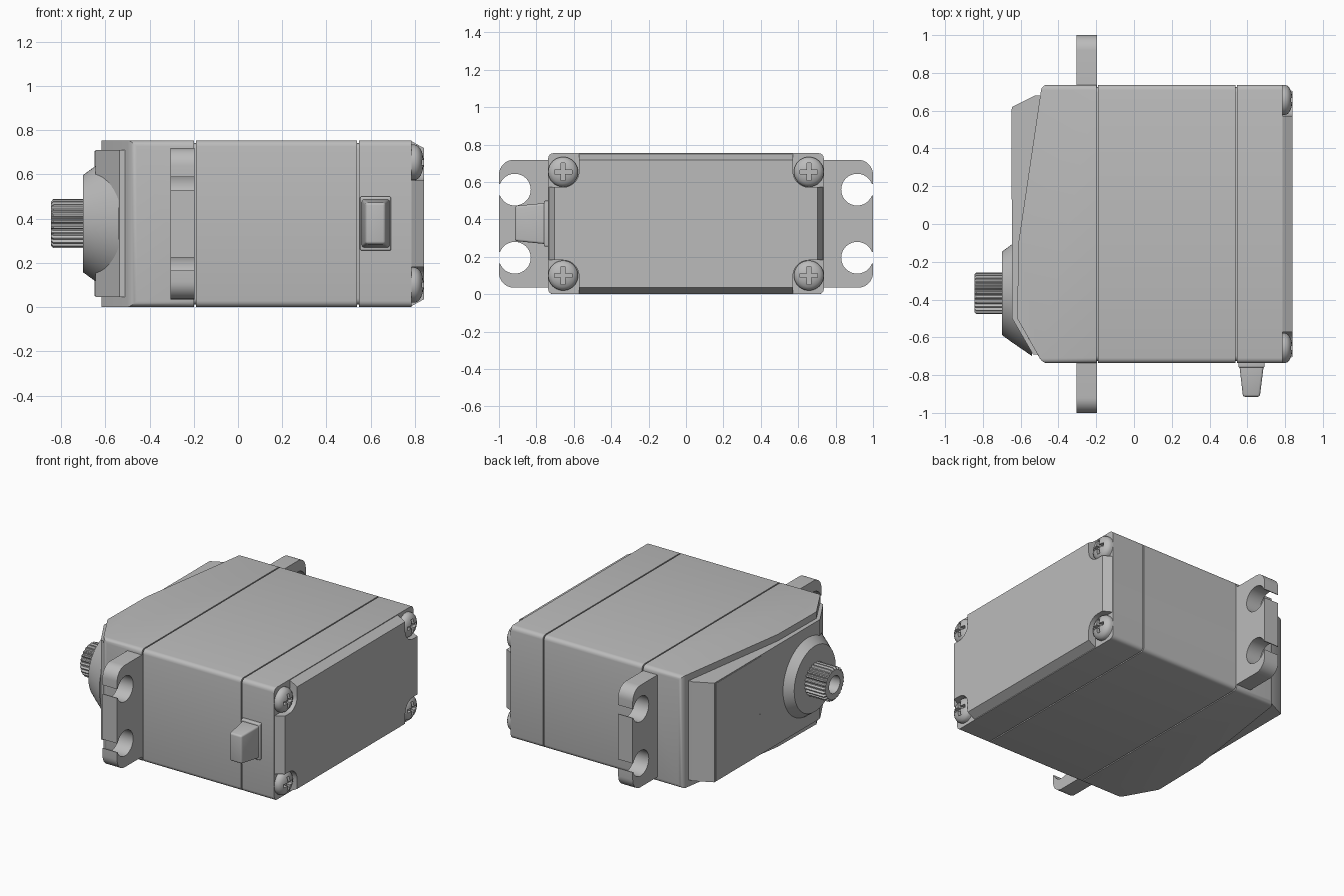
import bpy, bmesh
from math import sin, cos, pi, radians, sqrt
from mathutils import Vector

cube = bpy.data.objects.get("Cube")
if cube:
    bpy.data.objects.remove(cube, do_unlink=True)

grey = bpy.data.materials.new("case_grey")
grey.use_nodes = True
colour = (0.5, 0.5, 0.5, 1)
grey.diffuse_color = colour
grey.node_tree.nodes["Principled BSDF"].inputs["Base Color"].default_value = colour

HALF_Y, MID = 0.737, 0.377      # half width of the case, mid height
SHAFT_Y = -0.367


def arc(cy, cz, r, a0, a1, n=10):
    """Points of a circular arc, angles in degrees."""
    angles = [radians(a0 + (a1 - a0) * i / n) for i in range(n + 1)]
    return [(cy + r * cos(a), cz + r * sin(a)) for a in angles]


def across(x, pts):
    """Place a (y, z) outline at the given x."""
    return [(x, y, z) for y, z in pts]


def loft(name, loops, bevel=0, pick=None, loc=(0, 0, 0)):
    """Skin matching loops, cap both ends and optionally bevel picked edges."""
    bm = bmesh.new()
    rings = [[bm.verts.new(p) for p in loop] for loop in loops]
    for a, b in zip(rings, rings[1:]):
        for i in range(len(a)):
            j = (i + 1) % len(a)
            bm.faces.new((a[i], a[j], b[j], b[i]))
    bm.faces.new(rings[0][::-1])
    bm.faces.new(rings[-1])
    bmesh.ops.recalc_face_normals(bm, faces=bm.faces)
    if bevel:
        edges = [e for e in bm.edges if pick is None or pick(e.verts[0].co, e.verts[1].co)]
        bmesh.ops.bevel(bm, geom=edges, offset=bevel, segments=4, profile=0.5, affect='EDGES')
    mesh = bpy.data.meshes.new(name)
    bm.to_mesh(mesh)
    bm.free()
    mesh.materials.append(grey)
    obj = bpy.data.objects.new(name, mesh)
    obj.location = loc
    bpy.context.collection.objects.link(obj)
    return obj


def rounded(hy, hz, r):
    """Rounded rectangle outline centred on the case."""
    pts = []
    for sy, sz, a in ((1, 1, 0), (-1, 1, 90), (-1, -1, 180), (1, -1, 270)):
        pts += arc(sy * (hy - r), MID + sz * (hz - r), r, a, a + 90, 4)
    return pts


def turned(name, profile, cy, cz, n=48, loc=(0, 0, 0)):
    """Round part about an x-parallel axis from (x, radius) pairs."""
    loops = [across(x, arc(cy, cz, r, 0, 360 - 360 / n, n - 1)) for x, r in profile]
    return loft(name, loops, loc=loc)


def rect(y, x0, x1, z0, z1):
    return [(x0, y, z0), (x1, y, z0), (x1, y, z1), (x0, y, z1)]


def slab(pts, z0, z1):
    return [[(x, y, z) for x, y in pts] for z in (z0, z1)]


# Middle case, rear cap and the recessed core that forms the seam lines
for name, x0, x1, inset in (("middle_case", -0.19, 0.538, 0),
                            ("rear_cap", 0.546, 0.785, 0),
                            ("seam_core", -0.25, 0.6, 0.012)):
    outline = rounded(HALF_Y - inset, MID - inset, 0.028)
    loft(name, [across(x0, outline), across(x1, outline)])

# Rear plate: tapered sides with a pocket at each corner


def pocketed(inset):
    quarter = [(HALF_Y - inset, 0.195)] + arc(0.657, 0.28, 0.085, 270, 180, 8)
    quarter += [(0.572, MID - inset)]
    pts = []
    for sy, sz in ((1, 1), (-1, 1), (-1, -1), (1, -1)):
        part = [(sy * y, MID + sz * z) for y, z in quarter]
        pts += part if sy == sz else part[::-1]
    return pts


loft("rear_plate", [across(0.78, pocketed(0.002)), across(0.84, pocketed(0.035))])

# Front gear case with slanted face
front = [(-0.198, -HALF_Y), (-0.485, -HALF_Y), (-0.618, -0.5),
         (-0.612, -0.1), (-0.488, HALF_Y), (-0.198, HALF_Y)]


def side_corner(a, b):
    at_side = min(abs(a.y), abs(b.y)) > 0.73 and a.y * b.y > 0
    return at_side and (abs(a.x - b.x) > 0.1 or max(a.x, b.x) < -0.4)


loft("gear_case", slab(front, 0, 2 * MID), 0.028, side_corner)

# Raised front cover and its thin side panel
cover = [(-0.45, -0.69), (-0.535, -0.69), (-0.645, -0.5),
         (-0.645, 0.62), (-0.525, 0.68), (-0.45, 0.68)]
loft("front_cover", slab(cover, 0.045, 0.71))
panel = [(0.61, 0.05), (0.61, 0.705), (0.13, 0.705)]
panel += arc(0.13, MID, 0.06, 90, -90, 12)[::1] + [(0.13, 0.05)]
loft("cover_panel", [across(-0.64, panel), across(-0.649, panel)])

# Output hub and splined shaft with a bore
turned("output_hub", [(-0.54, 0.332), (-0.645, 0.26), (-0.70, 0.22)], SHAFT_Y, MID, 64)
TEETH = 25


def spline(x, root, tip):
    pts = []
    for i in range(TEETH * 4):
        a = 2 * pi * i / (TEETH * 4)
        r = tip if i % 4 < 2 else root
        pts.append((x, SHAFT_Y + r * cos(a), MID + r * sin(a)))
    return pts


loft("output_shaft", [spline(-0.69, 0.098, 0.111), spline(-0.835, 0.098, 0.111),
                      spline(-0.845, 0.094, 0.1), spline(-0.845, 0.058, 0.058),
                      spline(-0.76, 0.055, 0.055)])

# Mounting ears with two open slotted holes each
HOLE_Y, HOLE_Z, HOLE_R, GAP = 0.915, 0.195, 0.085, 0.03
mouth = 20.7
lower = [(0.70, 0.035)] + arc(0.92, 0.115, 0.08, -90, 0, 8) + [(1, HOLE_Z - GAP)]
lower += arc(HOLE_Y, HOLE_Z, HOLE_R, 360 - mouth, mouth, 28) + [(1, HOLE_Z + GAP)]
ear = lower + [(y, 2 * MID - z) for y, z in reversed(lower)]
for side, s in (("left", 1), ("right", -1)):
    pts = [(s * y, z) for y, z in ear]
    loft("mounting_ear_" + side, [across(-0.305, pts), across(-0.197, pts)])

# Cable strain relief on the rear cap
loft("cable_collar", [rect(-0.72, 0.552, 0.692, 0.255, 0.5),
                      rect(-0.76, 0.552, 0.692, 0.255, 0.5)], 0.008)
loft("cable_relief", [rect(-0.75, 0.558, 0.687, 0.268, 0.488),
                      rect(-0.915, 0.577, 0.666, 0.285, 0.472)], 0.012)

# Domed screw with a cross recess, copied to every corner
dome = [(0.77, 0.08), (0.80, 0.08), (0.814, 0.074), (0.825, 0.061),
        (0.833, 0.043), (0.838, 0.02)]
screw = turned("screw_1", dome, 0, 0, 40)
for w, h in ((0.047, 0.011), (0.011, 0.047)):
    outline = [(-w, -h), (w, -h), (w, h), (-w, h)]
    cutter = loft("cutter", [across(0.812, outline), across(0.9, outline)])
    cutter.hide_render = True
    mod = screw.modifiers.new("recess", 'BOOLEAN')
    mod.operation, mod.solver, mod.object = 'DIFFERENCE', 'EXACT', cutter
    bpy.context.view_layer.objects.active = screw
    bpy.ops.object.modifier_apply(modifier=mod.name)
    bpy.data.objects.remove(cutter, do_unlink=True)
spots = [(y, MID + z) for y in (-0.657, 0.657) for z in (-0.277, 0.277)]
for i, (y, z) in enumerate(spots):
    part = screw
    if i:
        part = bpy.data.objects.new(f"screw_{i + 1}", screw.data.copy())
        bpy.context.collection.objects.link(part)
    part.location = (0, y, z)

# Smooth the round surfaces and keep the edges sharp
for obj in bpy.context.collection.objects:
    if obj.type == 'MESH' and obj.data.materials and obj.data.materials[0] == grey:
        bpy.ops.object.select_all(action='DESELECT')
        obj.select_set(True)
        bpy.context.view_layer.objects.active = obj
        bpy.ops.object.shade_smooth_by_angle(angle=radians(28))
